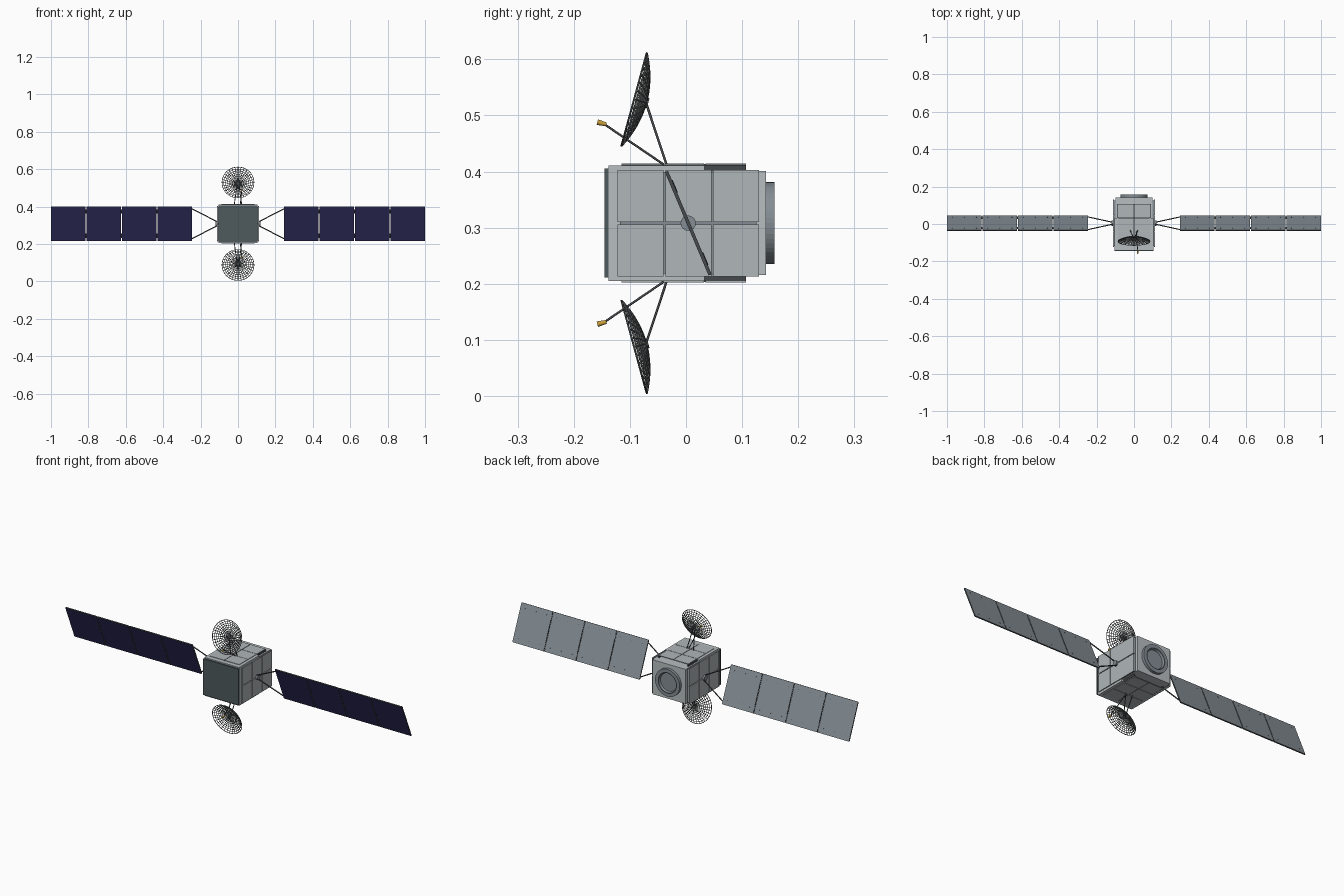
import bpy, bmesh, math
from mathutils import Vector, Matrix

if "Cube" in bpy.data.objects:
    bpy.data.objects.remove(bpy.data.objects["Cube"], do_unlink=True)

MID = 0.308                    # height of the centre line
TILT = math.radians(22.9)      # solar wing pitch


def material(name, *rgb):
    col = [(c / 255) ** 2.2 for c in rgb] + [1]
    m = bpy.data.materials.new(name)
    m.use_nodes = True
    m.diffuse_color = col
    m.node_tree.nodes["Principled BSDF"].inputs["Base Color"].default_value = col
    return m


LIGHT = material("light grey hull", 182, 189, 191)
TILE = material("tile grey", 174, 181, 183)
DARK = material("dark front grey", 80, 90, 92)
STEEL = material("steel grey", 131, 140, 147)
NAVY = material("solar navy", 50, 48, 92)
STRUT = material("strut charcoal", 72, 75, 78)
MESH = material("dish grey", 104, 107, 108)
GOLD = material("feed gold", 200, 158, 62)


def finish(bm, name, *mats):
    me = bpy.data.meshes.new(name)
    bm.to_mesh(me)
    bm.free()
    ob = bpy.data.objects.new(name, me)
    bpy.context.collection.objects.link(ob)
    for m in mats:
        me.materials.append(m)
    return ob


def add_box(bm, lo, hi):
    lo, hi = Vector(lo), Vector(hi)
    mat = Matrix.Translation((lo + hi) / 2) @ Matrix.Diagonal((*(hi - lo), 1))
    return bmesh.ops.create_cube(bm, size=1, matrix=mat)["verts"]


def box(name, lo, hi, mat):
    bm = bmesh.new()
    add_box(bm, lo, hi)
    return finish(bm, name, mat)


def rod(name, a, b, r, mat, r2=None, sides=10):
    a, b = Vector(a), Vector(b)
    d = b - a
    bm = bmesh.new()
    bmesh.ops.create_cone(bm, cap_ends=True, segments=sides, radius1=r,
                          radius2=r if r2 is None else r2, depth=d.length,
                          matrix=Matrix.Translation((a + b) / 2)
                          @ d.to_track_quat('Z', 'Y').to_matrix().to_4x4())
    for f in bm.faces:
        f.smooth = len(f.verts) == 4
    return finish(bm, name, mat)


def lathe(name, profile, mat, matrix, sides=48):
    """Spin (radius, height) points about the local z axis."""
    bm = bmesh.new()
    vs = [bm.verts.new((r, 0, z)) for r, z in profile]
    es = [bm.edges.new(p) for p in zip(vs, vs[1:])]
    bmesh.ops.spin(bm, geom=vs + es, axis=(0, 0, 1), cent=(0, 0, 0),
                   steps=sides, angle=math.tau)
    bmesh.ops.remove_doubles(bm, verts=bm.verts, dist=1e-5)
    bmesh.ops.recalc_face_normals(bm, faces=bm.faces)
    bm.transform(matrix)
    return finish(bm, name, mat)


# Hull: wide front block, slightly smaller rear block, dark front plate
box("hull_front", (-0.103, -0.138, 0.205), (0.103, 0.033, 0.411), LIGHT)
box("hull_rear", (-0.098, 0.033, 0.216), (0.098, 0.143, 0.401), LIGHT)
box("front_plate", (-0.105, -0.145, 0.211), (0.105, -0.138, 0.405), DARK)

# Side tiles, three by two on each side, on dark backing strips
for s, side in ((1, "left"), (-1, "right")):
    bm = bmesh.new()
    for i in range(3):
        for j in range(2):
            y, z = -0.122 + i * 0.0852, 0.213 + j * 0.097
            add_box(bm, (s * 0.107, y, z), (s * 0.112, y + 0.082, z + 0.093))
    bmesh.ops.recalc_face_normals(bm, faces=bm.faces)
    finish(bm, side + "_side_tiles", TILE)
    box(side + "_tile_backing", (min(s * 0.098, s * 0.107), -0.118, 0.218),
        (max(s * 0.098, s * 0.107), 0.126, 0.398), STEEL)

# Thin radiator tiles on top and underside
for s, side in ((1, "top"), (-1, "bottom")):
    bm = bmesh.new()
    for i in range(3):
        for k in range(2):
            x, y = -0.088 + k * 0.09, -0.115 + i * 0.0747
            add_box(bm, (x, y, MID + s * 0.1035), (x + 0.086, y + 0.0725, MID + s * 0.106))
    bmesh.ops.recalc_face_normals(bm, faces=bm.faces)
    finish(bm, side + "_tiles", TILE)
    for k in (-1, 1):
        box(f"{side}_tile_rail_{k}", (k * 0.087 - 0.003, 0.033, MID + s * 0.098 - 0.005),
            (k * 0.087 + 0.003, 0.107, MID + s * 0.098 + 0.005), STRUT)
    box(side + "_seam", (-0.0015, -0.115, MID + s * 0.104 - 0.001),
        (0.0015, 0.107, MID + s * 0.104 + 0.001), STRUT)

# Rear engine ring with a recessed nozzle plate
back = Matrix.Translation((0, 0.143, MID)) @ Matrix.Rotation(-math.pi / 2, 4, 'X')
ring = [(0.073, 0), (0.073, 0.015), (0.052, 0.015), (0.048, 0.004), (0, 0.004)]
lathe("engine_ring", ring, STEEL, back)
lathe("engine_groove", [(0.057, 0.0152), (0.053, 0.0152)], STRUT, back)

# Solar wings: four panels a side, navy cells in front and steel at the back
pitch = Matrix.Translation((0, 0.004, MID)) @ Matrix.Rotation(TILT, 4, 'X')
WIDTH, GAP, START = 0.18575, 0.004, 0.245
for s, side in ((1, "left"), (-1, "right")):
    for i in range(4):
        x0 = START + i * (WIDTH + GAP)
        bm = bmesh.new()
        add_box(bm, (s * x0, -0.003, -0.1), (s * (x0 + WIDTH), 0.003, 0.1))
        bmesh.ops.recalc_face_normals(bm, faces=bm.faces)
        front = [f for f in bm.faces if f.normal.y < -0.9]
        bmesh.ops.inset_region(bm, faces=front, thickness=0.0012)
        for f in front:
            f.material_index = 1
        for f in bm.faces:
            if abs(f.normal.z) > 0.9 or abs(f.normal.x) > 0.9:
                f.material_index = 2
        bm.transform(pitch)
        finish(bm, f"{side}_solar_panel_{i + 1}", STEEL, NAVY, STRUT)

        # Fastener dots on the back
        bm = bmesh.new()
        for u in (0.15, 0.5, 0.85):
            for z in (-0.075, 0.075):
                add_box(bm, (s * (x0 + u * WIDTH) - 0.0015, 0.003, z - 0.0015),
                        (s * (x0 + u * WIDTH) + 0.0015, 0.0038, z + 0.0015))
        bm.transform(pitch)
        finish(bm, f"{side}_panel_fasteners_{i + 1}", STRUT)

        # Hinges to the next panel
        if i < 3:
            for z in (-0.07, 0.07):
                xh = s * (x0 + WIDTH + GAP / 2)
                rod(f"{side}_hinge_{i}_{z}", pitch @ Vector((xh, 0.002, z - 0.012)),
                    pitch @ Vector((xh, 0.002, z + 0.012)), 0.0024, STRUT, sides=8)

    # Yoke arms and pivot boss
    rod(side + "_pivot", (s * 0.1, 0.004, MID), (s * 0.121, 0.004, MID), 0.0135, STEEL, sides=24)
    for k in (-1, 1):
        rod(f"{side}_yoke_arm_{k}", pitch @ Vector((s * 0.112, 0, k * 0.012)),
            pitch @ Vector((s * 0.248, 0, k * 0.088)), 0.003, STRUT)

# Dish antennas above and below: mesh reflector, rim, struts and feed
for s, side in ((1, "upper"), (-1, "lower")):
    def at(x, y, up):
        return Vector((x, y, MID + s * up))

    axis = Vector((0, -0.965, s * 0.263))
    frame = Matrix.Translation(at(0, -0.0925, 0.2205)) @ axis.to_track_quat('Z', 'Y').to_matrix().to_4x4()
    R, DEPTH, N = 0.0855, 0.022, 9
    bowl = [(R * i / N, DEPTH * ((i / N) ** 2 - 1)) for i in range(N + 1)]
    dish = lathe(side + "_dish", bowl, MESH, frame, sides=32)
    wire = dish.modifiers.new("lattice", 'WIREFRAME')
    wire.thickness = 0.004
    wire.use_even_offset = False
    wire.use_boundary = True
    rim = [(R + 0.0015 * math.cos(a), 0.0015 * math.sin(a))
           for a in (math.tau * i / 6 for i in range(7))]
    lathe(side + "_dish_rim", rim, STRUT, frame)
    hub = frame @ Vector((0, 0, -DEPTH))
    rod(side + "_dish_hub", hub + axis * 0.003, hub - axis * 0.004, 0.009, STRUT, sides=16)

    for k in (-1, 1):
        rod(f"{side}_dish_strut_{k}", at(k * 0.02, -0.034, 0.102), hub + Vector((k * 0.004, 0, 0)),
            0.0022, STRUT)
    tip = at(0.02, -0.145, 0.176)
    rod(side + "_feed_arm", at(0.012, -0.036, 0.102), tip, 0.002, STRUT)
    rod(side + "_feed_horn", tip + Vector((0, 0.003, 0)), at(0.02, -0.158, 0.18),
        0.0035, GOLD, r2=0.005, sides=16)
